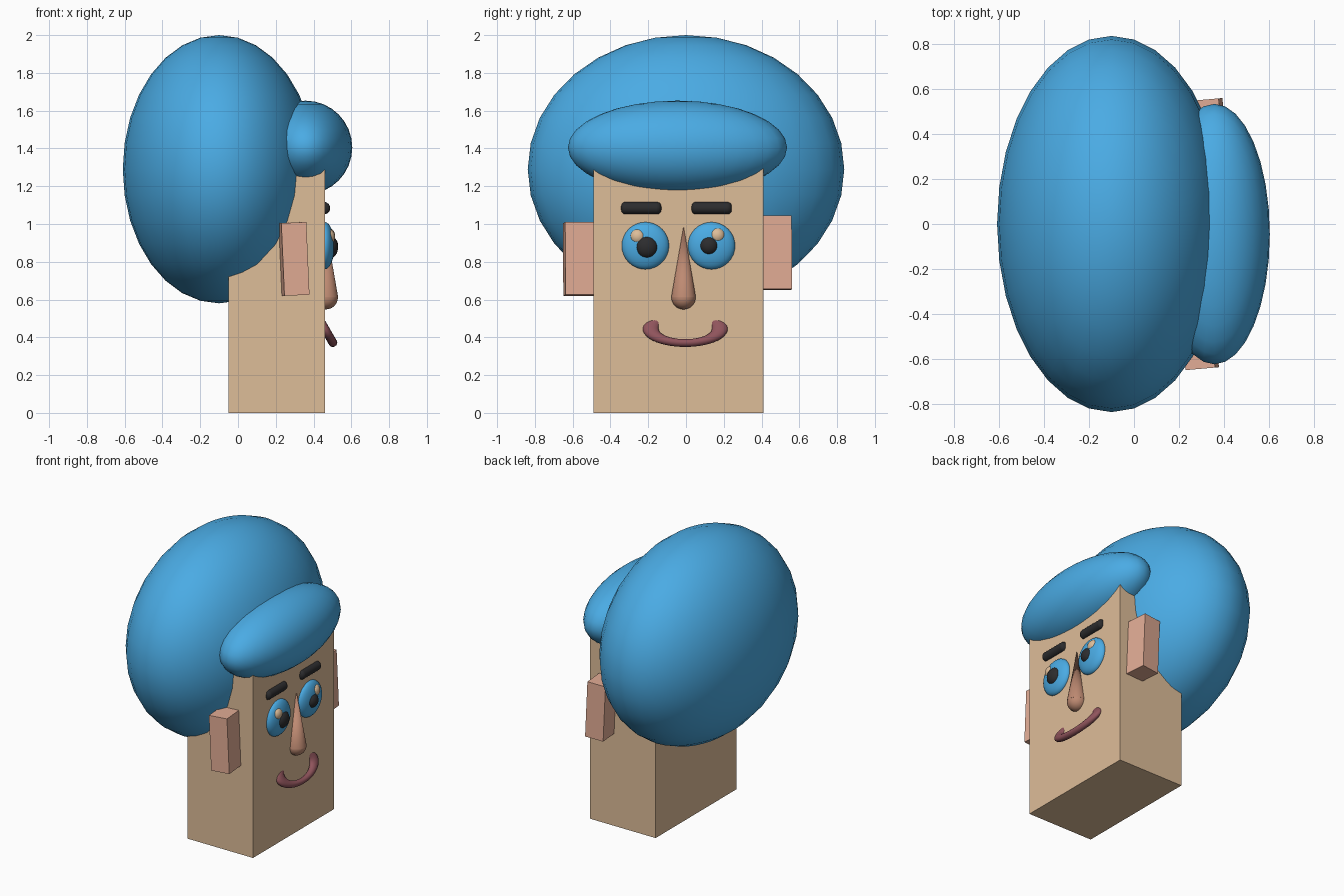
import bpy, math

if "Cube" in bpy.data.objects:
    bpy.data.objects.remove(bpy.data.objects["Cube"])


def srgb(r, g, b):
    f = lambda c: c / 12.92 if c <= 0.04045 else ((c + 0.055) / 1.055) ** 2.4
    return (f(r / 255), f(g / 255), f(b / 255), 1.0)


def material(name, r, g, b):
    m = bpy.data.materials.new(name)
    m.diffuse_color = srgb(r, g, b)
    m.use_nodes = True
    m.node_tree.nodes["Principled BSDF"].inputs["Base Color"].default_value = m.diffuse_color
    return m


SKIN = material("skin", 222, 189, 153)
EAR = material("ear_pink", 226, 172, 149)
NOSE = material("nose_brown", 190, 138, 114)
LIP = material("lip_red", 144, 84, 92)
BLUE = material("hair_blue", 74, 171, 228)
BLACK = material("black", 44, 44, 46)


def finish(name, mat, scale=(1, 1, 1), smooth=True):
    o = bpy.context.object
    o.name = name
    o.scale = scale
    o.data.materials.append(mat)
    bpy.ops.object.transform_apply(location=False, rotation=False, scale=True)
    if smooth:
        bpy.ops.object.shade_smooth_by_angle(angle=math.radians(40))
    return o


def ball(name, mat, loc, radii):
    bpy.ops.mesh.primitive_uv_sphere_add(segments=32, ring_count=16, radius=1, location=loc)
    return finish(name, mat, radii)


def box(name, mat, loc, size, rot=(0, 0, 0)):
    bpy.ops.mesh.primitive_cube_add(size=1, location=loc, rotation=[math.radians(a) for a in rot])
    return finish(name, mat, size, smooth=False)


# Head block and hair
box("head", SKIN, (0.205, -0.04, 0.70), (0.51, 0.90, 1.40))
ball("hair", BLUE, (-0.10, 0, 1.29), (0.51, 0.838, 0.71))
ball("fringe", BLUE, (0.358, -0.045, 1.405), (0.247, 0.58, 0.248))

# Ears
box("right_ear", EAR, (0.293, -0.52, 0.815), (0.133, 0.25, 0.385), (0, -2.5, 5))
box("left_ear", EAR, (0.33, 0.43, 0.847), (0.133, 0.25, 0.39), (0, -2.5, 5))

# Eyes: iris, pupil and highlight; brows above
for side, y, pupil, glint, brow in (
        ("right", -0.215, (-0.208, 0.878, 0.058), (-0.255, 0.932), -0.237),
        ("left", 0.135, (0.122, 0.885, 0.048), (0.165, 0.938), 0.136)):
    ball(side + "_eye", BLUE, (0.46, y, 0.885), (0.05, 0.125, 0.125))
    py, pz, pr = pupil
    ball(side + "_pupil", BLACK, (0.49, py, pz), (0.04, pr, pr))
    ball(side + "_eye_highlight", SKIN, (0.478, glint[0], glint[1]), (0.036, 0.042, 0.042))
    bpy.ops.mesh.primitive_cylinder_add(vertices=24, radius=0.033, depth=0.212,
                                        location=(0.455, brow, 1.084),
                                        rotation=(math.pi / 2, 0, 0))
    b = finish(side + "_eyebrow", BLACK)
    bev = b.modifiers.new("round_ends", 'BEVEL')
    bev.width, bev.segments = 0.022, 4

# Nose: cone with a ball tip
bpy.ops.mesh.primitive_cone_add(vertices=32, radius1=0.065, radius2=0, depth=0.375,
                                location=(0.465, -0.013, 0.80))
finish("nose_bridge", NOSE)
ball("nose_tip", NOSE, (0.465, -0.013, 0.612), (0.064, 0.064, 0.064))

# Mouth: flattened ring tilted so only its lower half leaves the face
bpy.ops.mesh.primitive_torus_add(major_segments=48, minor_segments=16, major_radius=1,
                                 minor_radius=0.23, location=(0.46, -0.004, 0.445),
                                 rotation=(0, math.radians(60), 0))
finish("mouth", LIP, (0.087, 0.183, 0.1))
